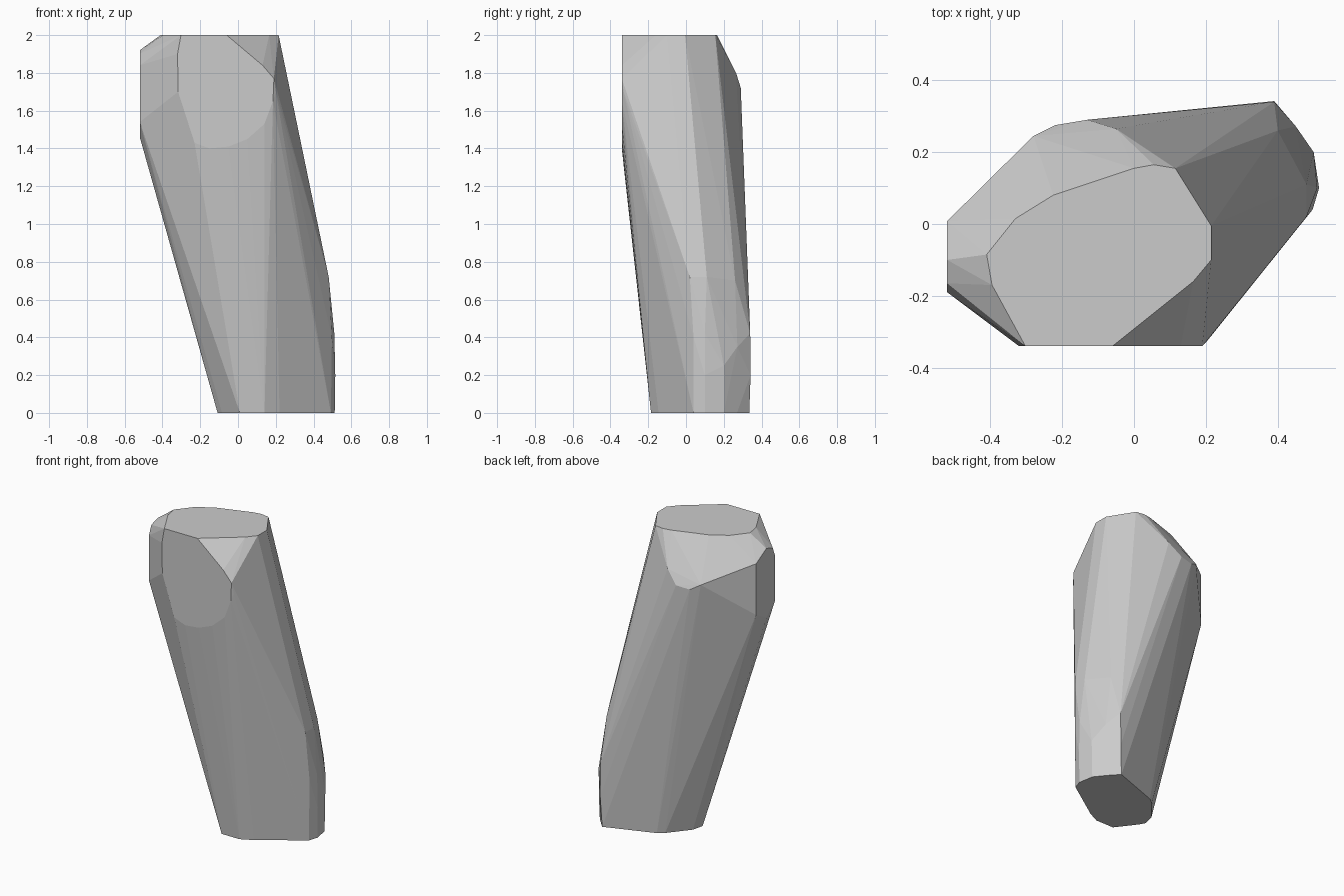
import bpy, bmesh, math

# Faceted leaning stone: convex hull around its flat cut faces
top = [(-.41, -.085), (-.33, .015), (-.225, .08), (0, .155), (.055, .165), (.115, .155),
       (.215, -.005), (.215, -.10), (.165, -.16), (-.06, -.34), (-.302, -.34), (-.395, -.17)]
base = [(-.108, -.02), (-.09, .055), (.02, .19), (.06, .22), (.38, .335), (.44, .27), (.495, .20),
        (.512, .10), (.492, .04), (.22, -.145), (.14, -.185), (.01, -.185), (-.085, -.06)]
# front cut, in x and z
front = [(-.32, 1.9), (-.317, 1.7), (-.26, 1.52), (-.23, 1.43), (-.15, 1.40), (-.05, 1.41),
         (.05, 1.45), (.14, 1.53), (.185, 1.65), (.19, 1.77), (.13, 1.84)]
# left cut, in y and z
left = [(.008, 1.86), (-.10, 1.92), (-.165, 1.90), (-.19, 1.84), (-.19, 1.54), (-.10, 1.46), (.008, 1.52)]
# rear shoulder and lower right bulge
shoulder = [(-.13, .29, 1.72), (-.22, .275, 1.71), (-.28, .245, 1.745), (-.05, .265, 1.80), (.20, -.33, 1.70)]
bulge = [(.39, .34, .42), (.40, .26, .70), (.48, .02, .72), (.48, .11, .72), (.51, .10, .42),
         (.515, .10, .20), (.50, .20, .25), (.45, .272, .35), (.497, .04, .40), (.39, .342, .2)]

points = [(x, y, 2) for x, y in top] + [(x, y, 0) for x, y in base]
points += [(x, -.34, z) for x, z in front] + [(-.52, y, z) for y, z in left]
points += shoulder + bulge

bm = bmesh.new()
for p in points:
    bm.verts.new(p)
hull = bmesh.ops.convex_hull(bm, input=bm.verts[:])
loose = [v for v in bm.verts if not v.link_faces]
bmesh.ops.delete(bm, geom=loose, context='VERTS')
# merge coplanar triangles into flat cuts
bmesh.ops.dissolve_limit(bm, angle_limit=math.radians(1), verts=bm.verts[:], edges=bm.edges[:])
bmesh.ops.recalc_face_normals(bm, faces=bm.faces[:])

mesh = bpy.data.meshes.new("standing_stone")
bm.to_mesh(mesh)
bm.free()
stone = bpy.data.objects.new("standing_stone", mesh)
bpy.context.collection.objects.link(stone)
